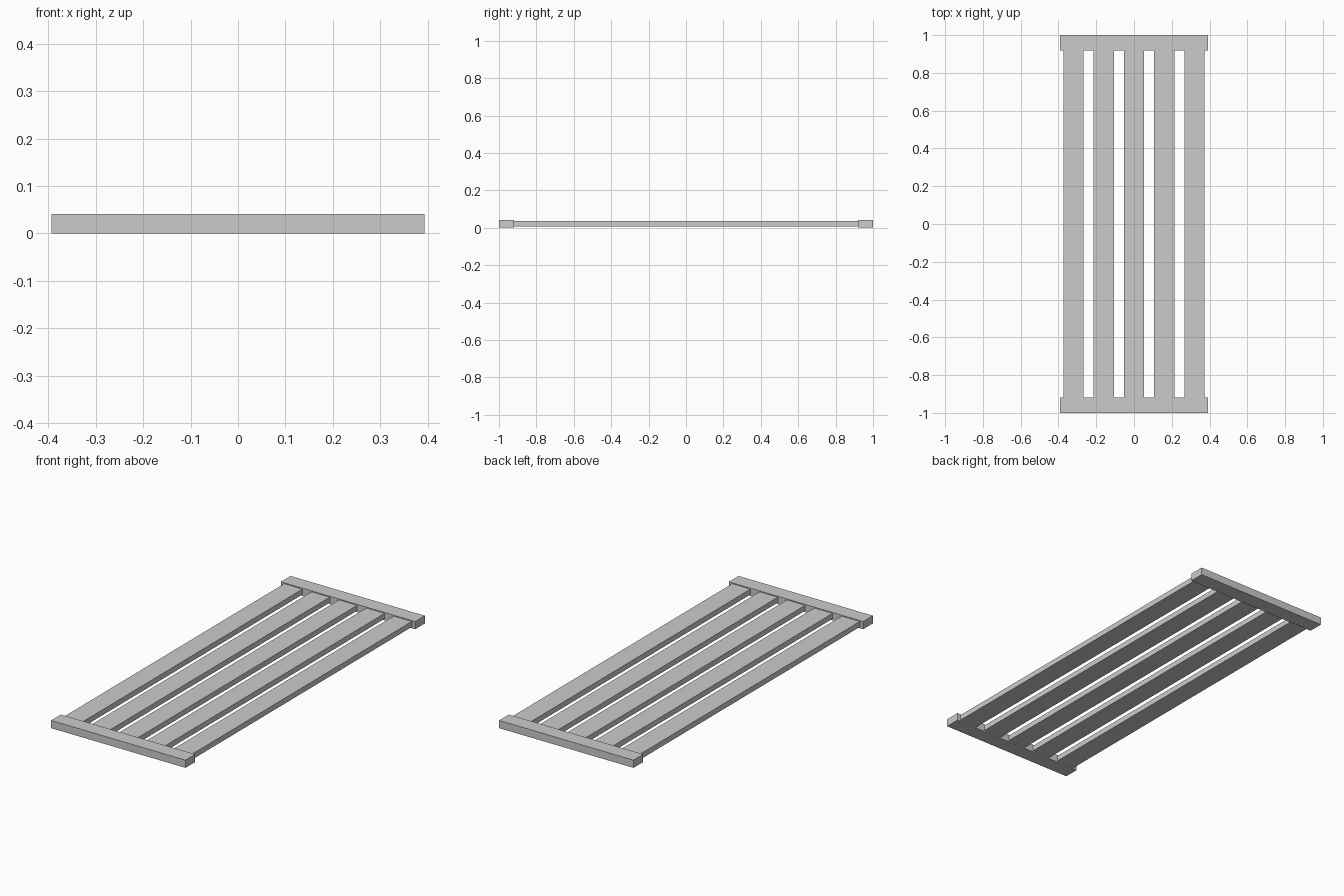
import bpy

if "Cube" in bpy.data.objects:
    bpy.data.objects.remove(bpy.data.objects["Cube"])


def box(name, x, y, z):
    """Box from (min, max) ranges on each axis."""
    bpy.ops.mesh.primitive_cube_add(
        size=1, location=[(a + b) / 2 for a, b in (x, y, z)])
    ob = bpy.context.object
    ob.name = name
    ob.scale = [b - a for a, b in (x, y, z)]
    bpy.ops.object.transform_apply(location=False, rotation=False, scale=True)
    return ob


# End rails
box("front_rail", (-0.393, 0.393), (-1.0, -0.919), (0, 0.041))
box("back_rail", (-0.393, 0.393), (0.919, 1.0), (0, 0.041))

# Five long slats, slightly thinner than the rails and butted into them
for i in range(5):
    cx = (i - 2) * 0.16
    box(f"slat_{i + 1}", (cx - 0.0535, cx + 0.0535), (-0.92, 0.92), (0.007, 0.036))
